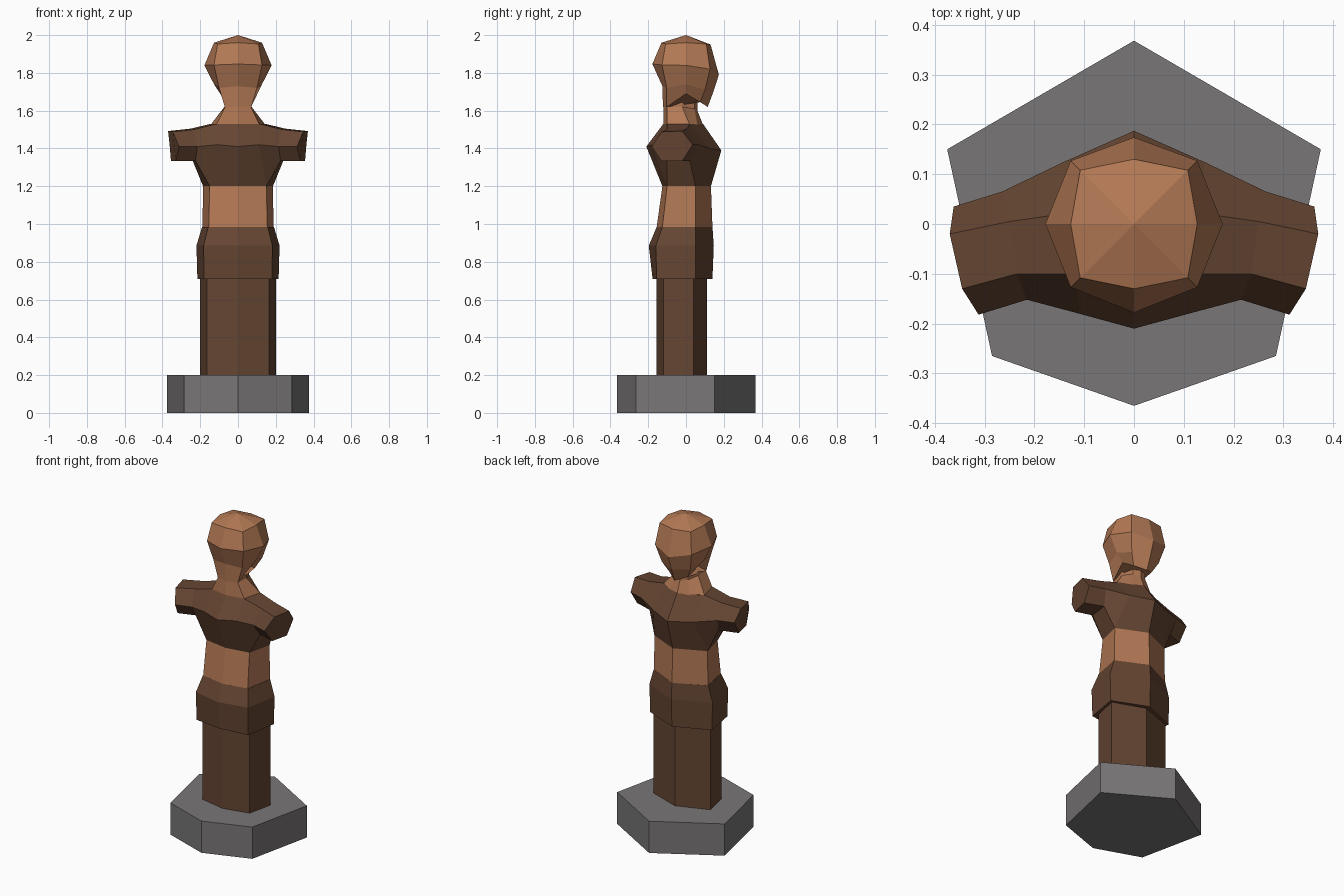
import bpy, bmesh

if "Cube" in bpy.data.objects:
    bpy.data.objects.remove(bpy.data.objects["Cube"])


def material(name, rgb):
    m = bpy.data.materials.new(name)
    m.diffuse_color = (*rgb, 1)
    m.use_nodes = True
    m.node_tree.nodes["Principled BSDF"].inputs["Base Color"].default_value = m.diffuse_color
    return m


copper = material("copper", (0.45, 0.19, 0.09))
bronze = material("bronze", (0.13, 0.06, 0.032))
stone = material("stone", (0.19, 0.18, 0.185))


def loft(name, rings, mat):
    """Skin closed rings of equal length, cap both ends."""
    bm = bmesh.new()
    loops = [[bm.verts.new(p) for p in r] for r in rings]
    n = len(loops[0])
    for a, b in zip(loops, loops[1:]):
        for i in range(n):
            j = (i + 1) % n
            bm.faces.new((a[i], a[j], b[j], b[i]))
    bm.faces.new(loops[0])
    bm.faces.new(loops[-1])
    bmesh.ops.remove_doubles(bm, verts=bm.verts, dist=0.0005)
    bmesh.ops.recalc_face_normals(bm, faces=bm.faces)
    me = bpy.data.meshes.new(name)
    bm.to_mesh(me)
    bm.free()
    me.materials.append(mat)
    ob = bpy.data.objects.new(name, me)
    bpy.context.collection.objects.link(ob)
    return ob


def mirrored(half):
    """Half ring from front centre to back centre -> full symmetric ring."""
    return half + [(-x, y, z) for x, y, z in reversed(half[1:-1])]


def hexa(z, front, fx, fy, sx, sy, back):
    return mirrored([(0, front, z), (fx, fy, z), (sx, sy, z), (0, back, z)])


# plinth and leg block
loft("base", [hexa(z, -.365, .285, -.265, .375, .15, .368) for z in (0, .2)], stone)
loft("legs", [hexa(z, -.155, .165, -.12, .2, .04, .112) for z in (.2, .72)], bronze)

# hips and waist
loft("hips", [hexa(.71, -.177, .18, -.155, .215, .05, .14),
              hexa(.885, -.197, .182, -.16, .22, .05, .147),
              hexa(.985, -.155, .157, -.125, .19, .05, .14)], bronze)
loft("waist", [hexa(.985, -.155, .155, -.125, .188, .05, .14),
               hexa(1.2, -.125, .15, -.1, .185, .05, .132)], copper)

# chest with arm stumps: hexagonal sections from centre outwards
centre = [(0, .09, 1.53), (0, -.12, 1.53), (0, -.21, 1.41),
          (0, -.125, 1.2), (0, .132, 1.2), (0, .187, 1.39)]
side = [(.145, .02, 1.53), (.115, -.1, 1.53), (.11, -.18, 1.42),
        (.15, -.1, 1.2), (.185, .05, 1.2), (.14, .125, 1.4)]
shoulder = [(.25, .005, 1.505), (.235, -.1, 1.5), (.215, -.152, 1.41),
            (.225, -.1, 1.335), (.24, .02, 1.335), (.265, .065, 1.42)]
end = [(.37, -.02, 1.492), (.345, -.13, 1.488), (.312, -.182, 1.41),
       (.33, -.13, 1.333), (.355, -.02, 1.333), (.362, .035, 1.42)]
right = [end, shoulder, side]
left = [[(-x, y, z) for x, y, z in s] for s in reversed(right)]
loft("chest_and_arms", right + [centre] + left, bronze)

# neck
loft("neck", [mirrored(r) for r in (
    [(0, -.12, 1.525), (.115, -.1, 1.525), (.145, .02, 1.525), (.07, .06, 1.525), (0, .09, 1.525)],
    [(0, -.12, 1.62), (.068, -.1, 1.62), (.072, -.02, 1.62), (.045, .045, 1.61), (0, .06, 1.6)],
    [(0, -.115, 1.72), (.068, -.095, 1.72), (.072, -.02, 1.72), (.045, .045, 1.72), (0, .06, 1.72)],
)], copper)

# head: octagonal rings with a chin overhanging at the back
loft("head", [mirrored(r) for r in (
    [(0, -.122, 1.62), (.07, -.102, 1.62), (.085, 0, 1.69), (.065, .075, 1.645), (0, .115, 1.62)],
    [(0, -.125, 1.73), (.1, -.102, 1.72), (.127, 0, 1.74), (.1, .1, 1.71), (0, .145, 1.7)],
    [(0, -.178, 1.847), (.127, -.127, 1.842), (.178, 0, 1.84), (.127, .127, 1.82), (0, .174, 1.79)],
    [(0, -.13, 1.96), (.108, -.108, 1.953), (.127, 0, 1.96), (.108, .108, 1.953), (0, .13, 1.95)],
    [(0, 0, 2)] * 5,
)[:4]], copper)

# crown closing the head to a low point
crown = mirrored([(0, -.13, 1.96), (.108, -.108, 1.953), (.127, 0, 1.96), (.108, .108, 1.953), (0, .13, 1.95)])
bm = bmesh.new()
rim = [bm.verts.new(p) for p in crown]
top = bm.verts.new((0, 0, 2))
for i in range(8):
    bm.faces.new((rim[i], rim[(i + 1) % 8], top))
bmesh.ops.recalc_face_normals(bm, faces=bm.faces)
if sum(f.normal.z for f in bm.faces) < 0:
    bmesh.ops.reverse_faces(bm, faces=bm.faces)
me = bpy.data.meshes.new("crown")
bm.to_mesh(me)
bm.free()
me.materials.append(copper)
bpy.context.collection.objects.link(bpy.data.objects.new("crown", me))
